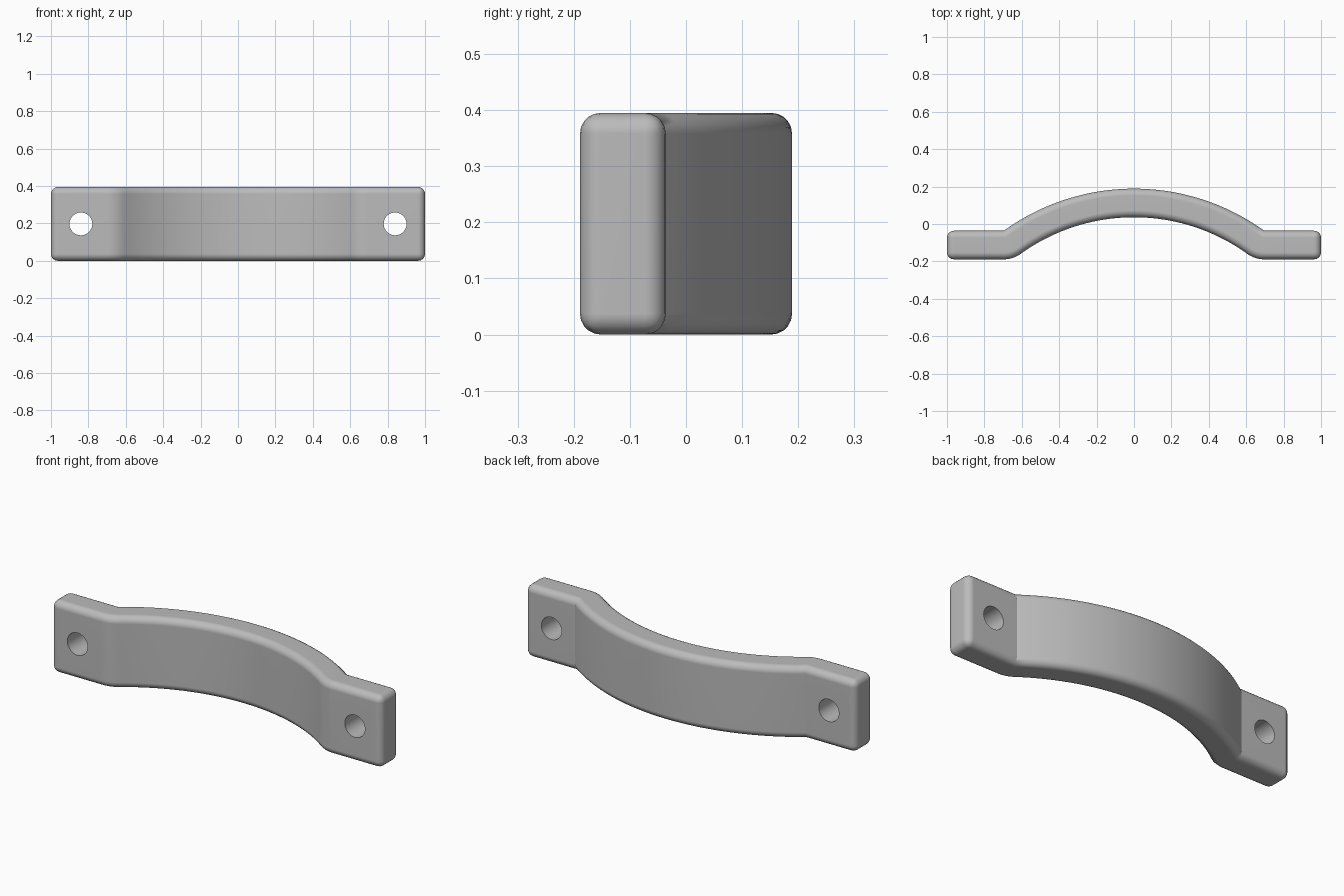
import bpy, bmesh, math
from mathutils import Matrix

cube = bpy.data.objects.get("Cube")
if cube:
    bpy.data.objects.remove(cube, do_unlink=True)

HEIGHT, THICK = 0.395, 0.153
BACK, FRONT = -0.036, -0.189          # y of the tab faces
OUTER = 1.19                          # outer bow radius
BOW_Y = 0.189 - OUTER                 # bow centre
CORNER_X = math.sqrt(OUTER ** 2 - (BACK - BOW_Y) ** 2)
SWEEP = math.asin(CORNER_X / OUTER)   # half angle of the bow

grey = bpy.data.materials.new("satin_grey")
grey.use_nodes = True
colour = (0.5, 0.5, 0.5, 1)
grey.diffuse_color = colour
grey.node_tree.nodes["Principled BSDF"].inputs["Base Color"].default_value = colour


def arc(cx, cy, radius, start, end, steps):
    """Points on an arc, angles measured from +y towards +x."""
    angles = [start + (end - start) * i / steps for i in range(steps + 1)]
    return [(cx + radius * math.sin(a), cy + radius * math.cos(a)) for a in angles]


def make_object(name, bm):
    bmesh.ops.recalc_face_normals(bm, faces=bm.faces)
    mesh = bpy.data.meshes.new(name)
    bm.to_mesh(mesh)
    bm.free()
    mesh.materials.append(grey)
    obj = bpy.data.objects.new(name, mesh)
    bpy.context.collection.objects.link(obj)
    return obj


# Plan outline: outer bow, right tab, rounded inner bend, inner bow, left tab
bend = arc(CORNER_X, BACK, THICK, math.pi, math.pi + SWEEP, 8)
outline = arc(0, BOW_Y, OUTER, -SWEEP, SWEEP, 40)
outline += [(1, BACK), (1, FRONT)] + bend
outline += arc(0, BOW_Y, OUTER - THICK, SWEEP, -SWEEP, 40)[1:-1]
outline += [(-x, y) for x, y in reversed(bend)] + [(-1, FRONT), (-1, BACK)]

# Extruded strap
bm = bmesh.new()
base = bm.faces.new([bm.verts.new((x, y, 0)) for x, y in outline])
top = bmesh.ops.extrude_face_region(bm, geom=[base], use_keep_orig=True)
bmesh.ops.translate(bm, vec=(0, 0, HEIGHT),
                    verts=[v for v in top["geom"] if isinstance(v, bmesh.types.BMVert)])
strap = make_object("bowed_handle", bm)

# Rounded rims and tab ends
bevel = strap.modifiers.new("rounded_edges", "BEVEL")
bevel.width = 0.037
bevel.segments = 5
bevel.limit_method = "ANGLE"
bevel.angle_limit = math.radians(60)
bevel.use_clamp_overlap = False

# Screw holes through both tabs
bm = bmesh.new()
for side in (-1, 1):
    place = Matrix.Translation((side * 0.84, (BACK + FRONT) / 2, HEIGHT / 2))
    bmesh.ops.create_cone(bm, cap_ends=True, segments=48, radius1=0.061, radius2=0.061,
                          depth=0.4, matrix=place @ Matrix.Rotation(math.pi / 2, 4, "X"))
cutter = make_object("screw_hole_cutter", bm)
cutter.hide_render = True
holes = strap.modifiers.new("screw_holes", "BOOLEAN")
holes.operation = "DIFFERENCE"
holes.solver = "EXACT"
holes.object = cutter

# Bake the shape, then smooth it while keeping the creases
bpy.ops.object.select_all(action="DESELECT")
strap.select_set(True)
bpy.context.view_layer.objects.active = strap
for name in ("rounded_edges", "screw_holes"):
    bpy.ops.object.modifier_apply(modifier=name)
bpy.data.objects.remove(cutter, do_unlink=True)
bpy.ops.object.shade_smooth_by_angle(angle=math.radians(30))
weighted = strap.modifiers.new("flat_face_normals", "WEIGHTED_NORMAL")
weighted.keep_sharp = True
